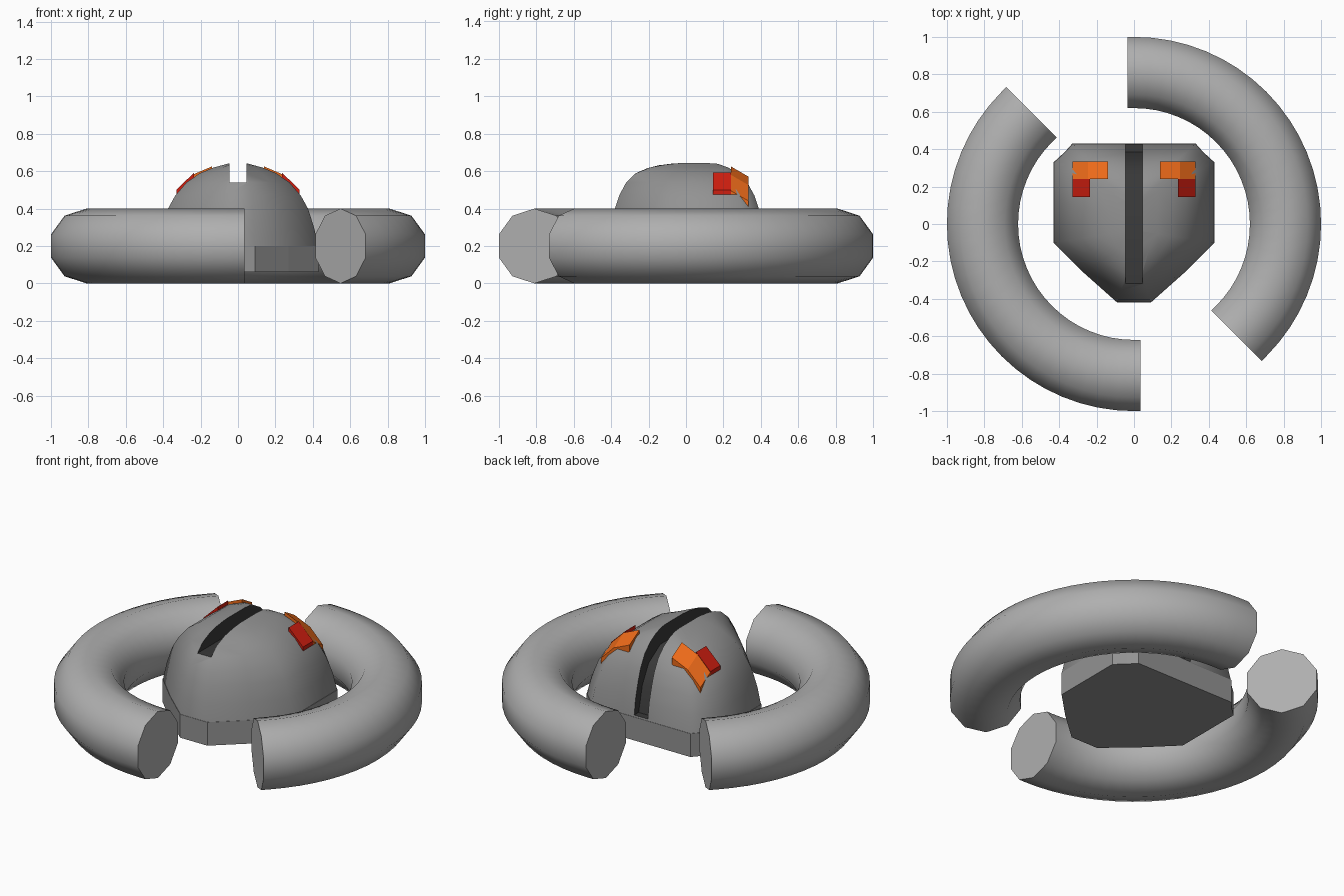
import bpy, bmesh
from math import cos, sin, pi, radians

if "Cube" in bpy.data.objects:
    bpy.data.objects.remove(bpy.data.objects["Cube"])


def material(name, rgb):
    m = bpy.data.materials.new(name)
    m.diffuse_color = (*rgb, 1)
    m.use_nodes = True
    m.node_tree.nodes["Principled BSDF"].inputs["Base Color"].default_value = m.diffuse_color
    return m


def activate(ob):
    bpy.ops.object.select_all(action='DESELECT')
    ob.select_set(True)
    bpy.context.view_layer.objects.active = ob


def smooth_object(ob, degrees):
    activate(ob)
    bpy.ops.object.shade_smooth_by_angle(angle=radians(degrees))


def loft(name, rings, mat):
    """Skin a list of equal-length point rings and cap both ends."""
    bm = bmesh.new()
    vs = [[bm.verts.new(p) for p in r] for r in rings]
    n = len(rings[0])
    for a, b in zip(vs, vs[1:]):
        for i in range(n):
            j = (i + 1) % n
            bm.faces.new((a[i], a[j], b[j], b[i]))
    bm.faces.new(vs[0][::-1])
    bm.faces.new(vs[-1])
    bmesh.ops.recalc_face_normals(bm, faces=bm.faces)
    me = bpy.data.meshes.new(name)
    bm.to_mesh(me)
    bm.free()
    ob = bpy.data.objects.new(name, me)
    bpy.context.collection.objects.link(ob)
    me.materials.append(mat)
    return ob


grey = material("grey", (0.43, 0.43, 0.43))
dome_grey = material("dome_grey", (0.29, 0.29, 0.29))
dark = material("dark", (0.04, 0.04, 0.04))
orange = material("orange", (0.85, 0.147, 0.01))
red = material("red", (0.62, 0.013, 0.005))

# Two curved tubes: 135 degree arcs with short straight ends
R, r, ext, steps = 0.81, 0.2, 0.035, 24


def tube_section(angle, shift, sign):
    pts = []
    for k in range(10):
        t = pi / 2 + k * pi / 5
        rad = R + r * cos(t)
        x = rad * cos(angle) - shift * sin(angle)
        y = rad * sin(angle) + shift * cos(angle)
        pts.append((sign * x, sign * y, 0.2 + r * sin(t)))
    return pts


for side, sign in (("right", 1), ("left", -1)):
    angles = [radians(90 - 135 * i / steps) for i in range(steps + 1)]
    sections = [tube_section(angles[0], ext, sign)]
    sections += [tube_section(a, 0, sign) for a in angles]
    sections.append(tube_section(angles[-1], -ext, sign))
    smooth_object(loft("ring_tube_" + side, sections, grey), 37)

# Flat-sided plinth and wedge-shaped dome, both from one footprint
half = [(0.09, -0.42), (0.27, -0.26), (0.43, -0.10), (0.43, 0.12),
        (0.43, 0.33), (0.37, 0.385), (0.33, 0.43)]
foot = half + [(-x, y) for x, y in reversed(half)]


def stack(levels):
    return [[(x * sx, y * sy, z) for x, y in foot] for z, sx, sy in levels]


loft("plinth", stack([(0.06, 1, 1), (0.2, 1, 1)]), dome_grey)
dome = loft("dome", stack([
    (0.2, .995, .995), (0.3, .945, .965), (0.4, .87, .905), (0.47, .78, .85),
    (0.54, .64, .76), (0.59, .47, .64), (0.62, .3, .52), (0.643, .1, .37)]),
    dome_grey)

# Dark slot cut along the crest and down the back
floor = [(-0.6, 0.54), (0.18, 0.54), (0.29, 0.47), (0.35, 0.36),
         (0.385, 0.21), (0.6, 0.21), (0.6, 0.8), (-0.6, 0.8)]
cutter = loft("slot_cutter", [[(x, y, z) for y, z in floor]
                              for x in (-0.045, 0.045)], dark)
cutter.hide_render = True
mod = dome.modifiers.new("slot", 'BOOLEAN')
mod.operation, mod.solver, mod.object = 'DIFFERENCE', 'EXACT', cutter
mod.material_mode = 'TRANSFER'
activate(dome)
bpy.ops.object.modifier_apply(modifier=mod.name)
bpy.data.objects.remove(cutter)
smooth_object(dome, 60)

# Keep the slot rim sharp
bm = bmesh.new()
bm.from_mesh(dome.data)
for e in bm.edges:
    if len({f.material_index for f in e.link_faces}) > 1:
        e.smooth = False
bm.to_mesh(dome.data)
bm.free()


# Coloured marker plates following the dome shoulders
def plate(name, profile, y0, y1, drop, mat, sign):
    outline = profile + [(x, z - 0.04) for x, z in reversed(profile)]
    loft(name, [[(sign * x, y0, z) for x, z in outline],
                [(sign * x, y1, z - drop) for x, z in outline]], mat)


for side, sign in (("right", 1), ("left", -1)):
    plate("orange_marker_" + side, [(0.14, 0.625), (0.245, 0.58), (0.33, 0.495)],
          0.24, 0.335, 0.055, orange, sign)
    plate("red_marker_" + side, [(0.235, 0.592), (0.33, 0.5)],
          0.145, 0.24, 0, red, sign)
